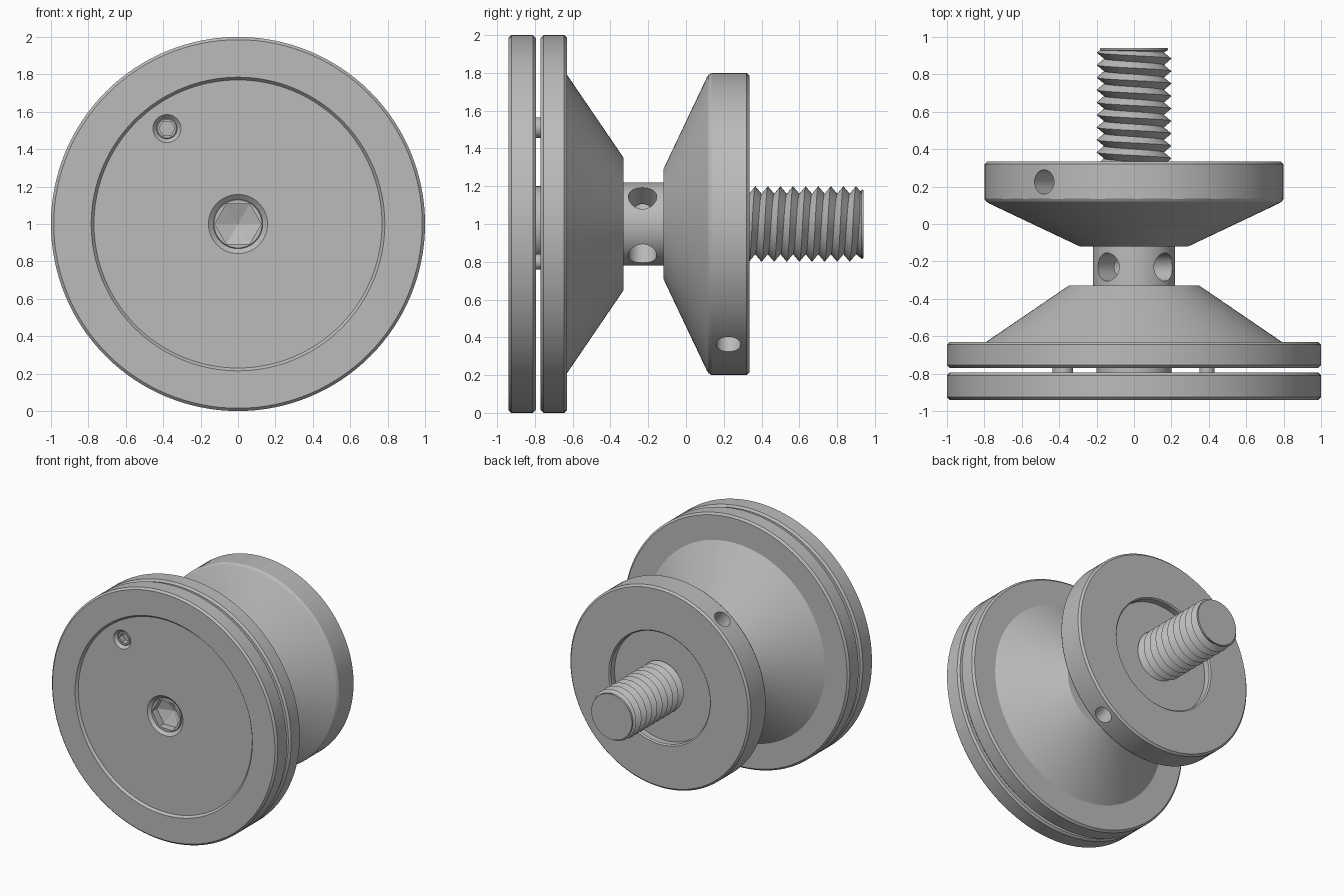
import bpy, bmesh, math
from mathutils import Vector, Matrix

if "Cube" in bpy.data.objects:
    bpy.data.objects.remove(bpy.data.objects["Cube"], do_unlink=True)

steel = bpy.data.materials.new("satin_grey")
steel.use_nodes = True
GREY = (0.5, 0.5, 0.5, 1)
steel.diffuse_color = GREY
steel.node_tree.nodes["Principled BSDF"].inputs["Base Color"].default_value = GREY


def finish(bm, name):
    bmesh.ops.remove_doubles(bm, verts=bm.verts, dist=1e-5)
    bmesh.ops.recalc_face_normals(bm, faces=bm.faces)
    mesh = bpy.data.meshes.new(name)
    bm.to_mesh(mesh)
    bm.free()
    mesh.materials.append(steel)
    obj = bpy.data.objects.new(name, mesh)
    bpy.context.collection.objects.link(obj)
    return obj


def lathe(name, profile, x=0, z=1, steps=128):
    """Turn (radius, y) points about an axis parallel to y."""
    bm = bmesh.new()
    verts = [bm.verts.new((x + r, y, z)) for r, y in profile]
    edges = [bm.edges.new(pair) for pair in zip(verts, verts[1:])]
    bmesh.ops.spin(bm, geom=verts + edges, cent=(x, 0, z), axis=(0, 1, 0),
                   angle=math.tau, steps=steps)
    return finish(bm, name)


def radial_drill(angle, y, radius, start, end):
    """Cylinder pointing outwards from the main axis."""
    d = Vector((math.cos(angle), 0, math.sin(angle)))
    centre = Vector((0, y, 1)) + d * (start + end) / 2
    m = Matrix.Translation(centre) @ d.to_track_quat('Z', 'Y').to_matrix().to_4x4()
    bm = bmesh.new()
    bmesh.ops.create_cone(bm, cap_ends=True, segments=40, radius1=radius,
                          radius2=radius, depth=end - start, matrix=m)
    return finish(bm, "drill")


def activate(obj):
    bpy.ops.object.select_all(action='DESELECT')
    obj.select_set(True)
    bpy.context.view_layer.objects.active = obj


def cut(obj, cutters):
    for c in cutters:
        c.hide_render = True
        mod = obj.modifiers.new("cut", 'BOOLEAN')
        mod.operation, mod.solver, mod.object = 'DIFFERENCE', 'EXACT', c
        activate(obj)
        bpy.ops.object.modifier_apply(modifier=mod.name)
        bpy.data.objects.remove(c, do_unlink=True)


# Front disc with a shallow recessed face and a countersunk centre
PIN = (-0.38, 1.51)
front = lathe("front_disc", [
    (0, -0.91), (0.128, -0.91), (0.132, -0.9), (0.158, -0.922), (0.77, -0.922),
    (0.785, -0.94), (0.985, -0.94), (1, -0.925), (1, -0.81), (0.985, -0.795), (0, -0.795)])
cut(front, [
    lathe("hex_cutter", [(0, -1), (0.124, -1), (0.124, -0.85), (0, -0.81)], steps=6),
    lathe("set_screw_cutter", [(0, -1), (0.075, -1), (0.075, -0.922), (0.055, -0.9),
                               (0.055, -0.85), (0, -0.85)], *PIN, steps=40)])

# Small set screw with a hex socket
screw = lathe("set_screw", [(0, -0.9), (0.05, -0.9), (0.055, -0.895),
                            (0.055, -0.76), (0, -0.76)], *PIN, steps=40)
cut(screw, [lathe("small_hex_cutter", [(0, -1), (0.042, -1), (0.042, -0.85), (0, -0.83)],
                  *PIN, steps=6)])

# Spacers between the two discs
pin = lathe("spacer_pin", [(0, -0.8), (0.04, -0.8), (0.04, -0.76), (0, -0.76)],
            0.39, 0.8, steps=32)
boss = lathe("spacer_boss", [(0, -0.8), (0.2, -0.8), (0.2, -0.76), (0, -0.76)])

# Rear disc of the clamp with its tapered back
rear = lathe("rear_disc", [
    (0, -0.77), (0.985, -0.77), (1, -0.755), (1, -0.645), (0.985, -0.63),
    (0.79, -0.63), (0.35, -0.33), (0, -0.33)])

# Neck with two crossing through holes
neck = lathe("neck", [(0, -0.34), (0.22, -0.34), (0.22, -0.11), (0, -0.11)])
cut(neck, [radial_drill(math.radians(a), -0.23, 0.075, -0.4, 0.4) for a in (41, 131)])

# Tapered base flange with a recessed back and two radial holes
flange = lathe("base_flange", [
    (0, -0.12), (0.29, -0.12), (0.775, 0.11), (0.79, 0.12), (0.8, 0.135),
    (0.8, 0.32), (0.785, 0.335), (0.45, 0.335), (0.44, 0.325), (0.44, 0.275), (0, 0.275)])
cut(flange, [radial_drill(math.radians(a), 0.225, 0.065, 0.58, 0.9) for a in (127, -53)])

# Threaded stud: a helical strip alternating between root and crest
Y0, Y1, PITCH, SEG = 0.25, 0.94, 0.0667, 64
bm = bmesh.new()
rows = []
for k in range(-2, 2 * int((Y1 - Y0) / PITCH) + 3):
    row = []
    for i in range(SEG + 1):
        t = math.tau * i / SEG
        y = min(max(Y0 + PITCH * (k / 2 + i / SEG), Y0), Y1)
        r = min(0.2 if k % 2 else 0.16, 0.18 + Y1 - y)
        row.append(bm.verts.new((r * math.cos(t), y, 1 + r * math.sin(t))))
    rows.append(row)
for a, b in zip(rows, rows[1:]):
    for i in range(SEG):
        bm.faces.new((a[i], a[i + 1], b[i + 1], b[i]))
bmesh.ops.dissolve_degenerate(bm, dist=1e-5, edges=bm.edges)
thread = finish(bm, "stud_thread")
tip = lathe("stud_tip", [(0, 0.92), (0.165, 0.92), (0.182, 0.93), (0.18, 0.941), (0, 0.941)],
            steps=SEG)

# Smooth the turned surfaces and keep machined edges crisp
for obj in (front, screw, pin, boss, rear, neck, flange, thread, tip):
    activate(obj)
    bpy.ops.object.shade_smooth_by_angle(angle=math.radians(20))
